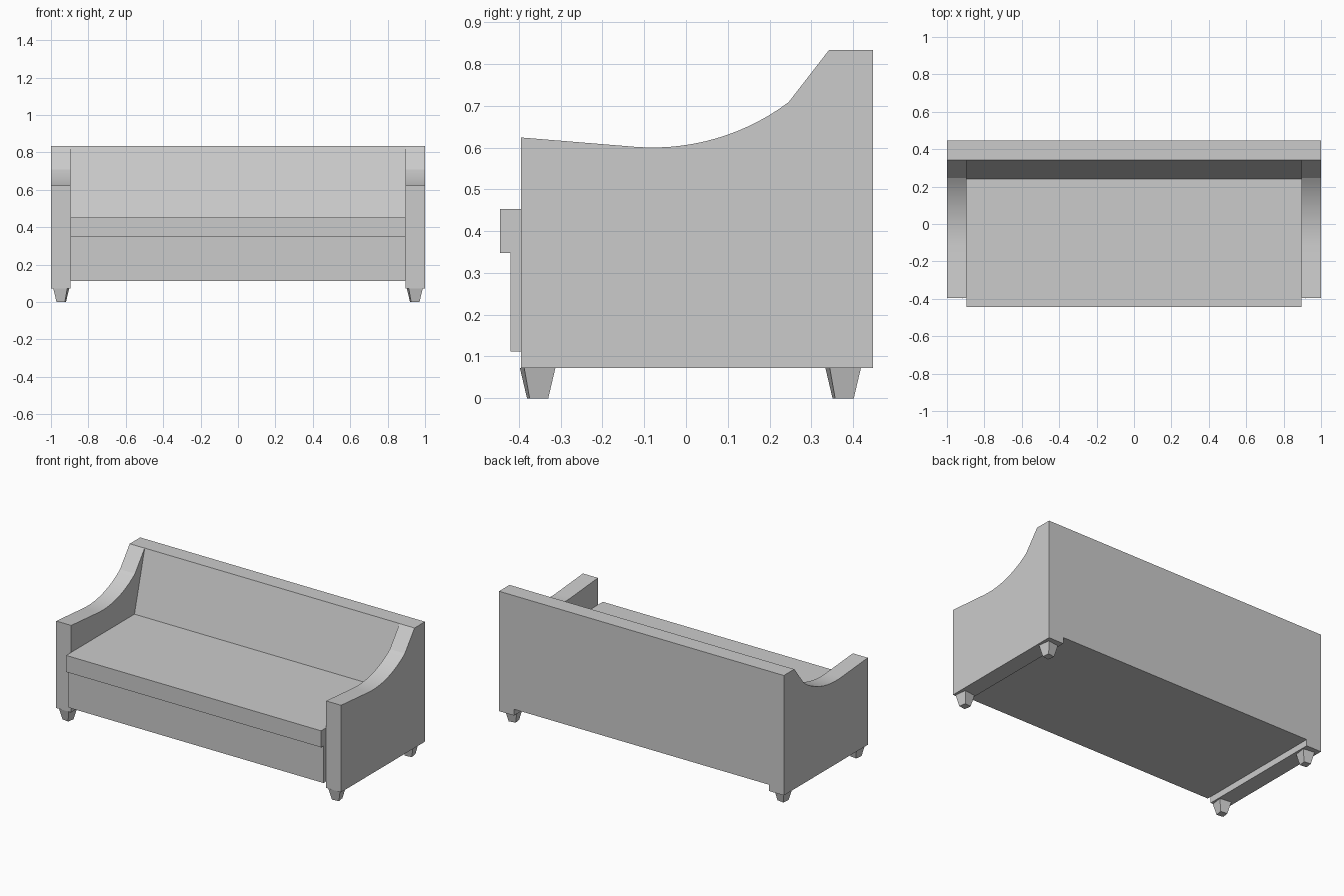
import bpy, bmesh, math
from mathutils import Matrix

cube = bpy.data.objects.get("Cube")
if cube:
    bpy.data.objects.remove(cube, do_unlink=True)

GREY = (0.6, 0.6, 0.6, 1)
fabric = bpy.data.materials.new("light_grey")
fabric.use_nodes = True
fabric.diffuse_color = GREY
fabric.node_tree.nodes["Principled BSDF"].inputs["Base Color"].default_value = GREY

INNER, OUTER = 0.895, 1.0       # arm faces
BACK, FLOOR = 0.447, 0.072      # rear plane, underside of the arms
SEAT_LOW, SEAT_TOP, TOP = 0.348, 0.453, 0.833


def finish(name, bm):
    bmesh.ops.recalc_face_normals(bm, faces=bm.faces)
    mesh = bpy.data.meshes.new(name)
    bm.to_mesh(mesh)
    bm.free()
    mesh.materials.append(fabric)
    obj = bpy.data.objects.new(name, mesh)
    bpy.context.collection.objects.link(obj)
    return obj


def prism(name, profile, x0, x1):
    """Extrude a (y, z) profile along x."""
    bm = bmesh.new()
    face = bm.faces.new([bm.verts.new((x0, y, z)) for y, z in profile])
    out = bmesh.ops.extrude_face_region(bm, geom=[face])
    moved = [v for v in out["geom"] if isinstance(v, bmesh.types.BMVert)]
    bmesh.ops.translate(bm, verts=moved, vec=(x1 - x0, 0, 0))
    return finish(name, bm)


def block(name, y0, y1, z0, z1):
    return prism(name, [(y0, z0), (y1, z0), (y1, z1), (y0, z1)], -INNER, INNER)


def leg(name, side, y):
    """Tapered square foot, turned slightly about its axis."""
    bm = bmesh.new()
    turn = Matrix.Rotation(math.radians(45 + side * 8), 4, 'Z')
    bmesh.ops.create_cone(bm, cap_ends=True, segments=4,
                          radius1=0.045 / math.sqrt(2), radius2=0.075 / math.sqrt(2),
                          depth=FLOOR,
                          matrix=Matrix.Translation((side * 0.945, y, FLOOR / 2)) @ turn)
    return finish(name, bm)


# Base, cushion and raked backrest
block("base", -0.42, BACK, 0.112, SEAT_LOW)
block("seat_cushion", -0.445, 0.24, SEAT_LOW, SEAT_TOP)
prism("backrest", [(0.24, SEAT_LOW), (BACK, SEAT_LOW), (BACK, TOP),
                   (0.343, TOP), (0.24, SEAT_TOP)], -INNER, INNER)

# Arms with a scooped top edge
RADIUS = 0.543
start, end, steps = math.radians(-4.4), math.radians(36.8), 14
scoop = []
for i in range(steps + 1):
    a = start + (end - start) * i / steps
    scoop.append((-0.08 + RADIUS * math.sin(a), 0.6 + RADIUS * (1 - math.cos(a))))
arm_profile = [(0.342, TOP), (BACK, TOP), (BACK, FLOOR), (-0.395, FLOOR),
               (-0.395, 0.624)] + scoop

for side, label in ((1, "left"), (-1, "right")):
    arm = prism(label + "_arm", arm_profile, side * INNER, side * OUTER)
    bpy.ops.object.select_all(action='DESELECT')
    arm.select_set(True)
    bpy.context.view_layer.objects.active = arm
    bpy.ops.object.shade_smooth_by_angle(angle=math.radians(10))
    leg(label + "_front_leg", side, -0.355)
    leg(label + "_back_leg", side, 0.376)
